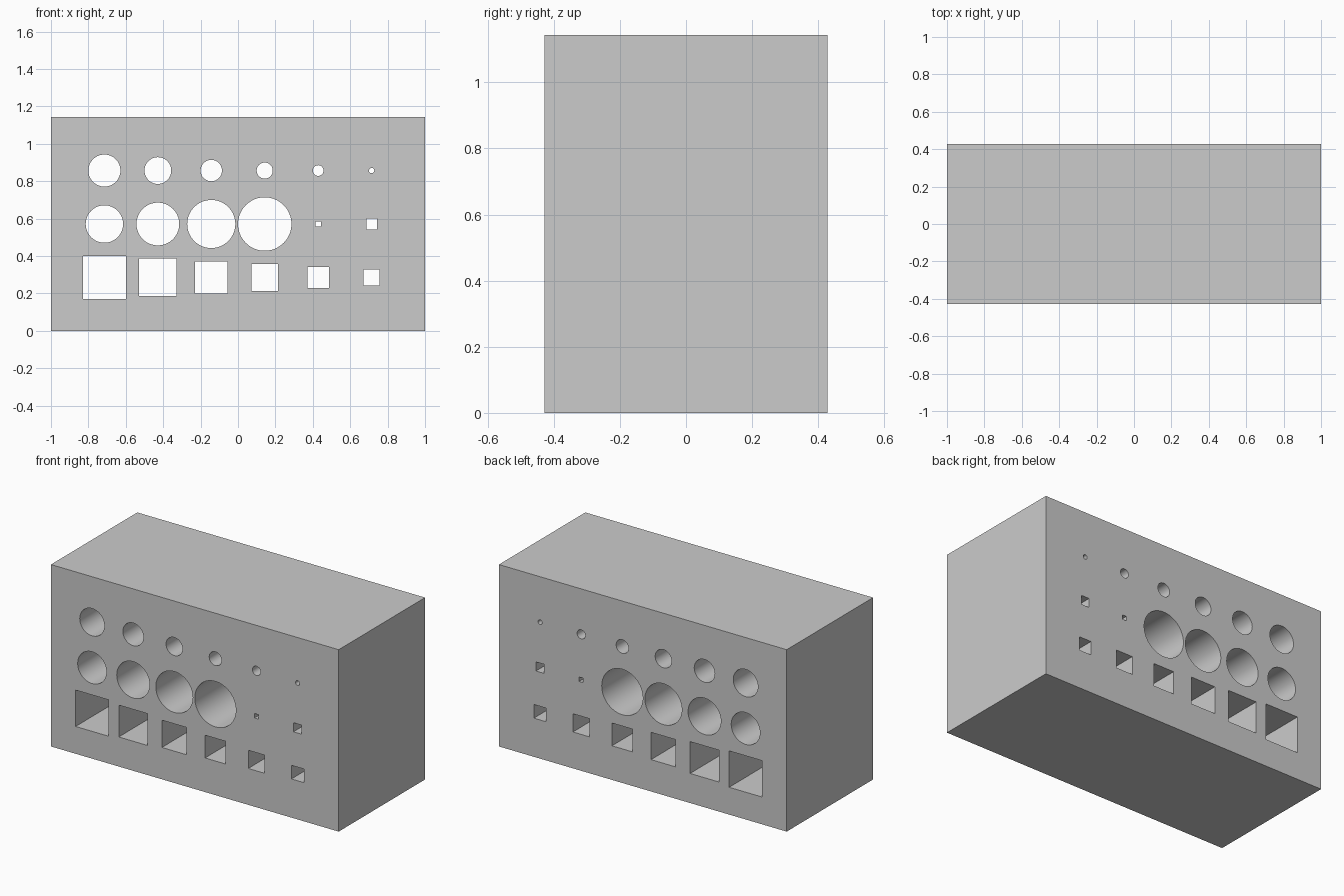
import bpy
import bmesh
import math
from mathutils import Matrix

default = bpy.data.objects.get("Cube")
if default:
    bpy.data.objects.remove(default, do_unlink=True)

UNIT = 2 / 70                     # block is 70 x 30 x 40 units
WIDTH, DEPTH, HEIGHT = 70 * UNIT, 30 * UNIT, 40 * UNIT
PITCH = 10 * UNIT                 # spacing of the hole grid

# Hole sizes in units, listed left to right as seen from the front
ROWS = [
    [("round", d) for d in (6, 5, 4, 3, 2, 1)],
    [("round", d) for d in (7, 8, 9, 10)] + [("square", s) for s in (1, 2)],
    [("square", s) for s in (8, 7, 6, 5, 4, 3)],
]


def new_object(name, bm):
    bmesh.ops.recalc_face_normals(bm, faces=bm.faces)
    mesh = bpy.data.meshes.new(name)
    bm.to_mesh(mesh)
    bm.free()
    obj = bpy.data.objects.new(name, mesh)
    bpy.context.collection.objects.link(obj)
    return obj


def add_punch(bm, shape, size, x, z):
    """Prism running front to back, longer than the block is deep."""
    place = Matrix.Translation((x, 0, z))
    length = DEPTH * 1.2
    if shape == "round":
        bmesh.ops.create_cone(
            bm, cap_ends=True, segments=64, radius1=size / 2, radius2=size / 2,
            depth=length, matrix=place @ Matrix.Rotation(math.pi / 2, 4, "X"))
    else:
        bmesh.ops.create_cube(
            bm, size=1, matrix=place @ Matrix.Diagonal((size, length, size, 1)))


# Solid block
bm = bmesh.new()
bmesh.ops.create_cube(bm, size=1, matrix=Matrix.Translation((0, 0, HEIGHT / 2))
                      @ Matrix.Diagonal((WIDTH, DEPTH, HEIGHT, 1)))
block = new_object("gauge_block", bm)

# All hole punches in one cutter
bm = bmesh.new()
for row, holes in enumerate(ROWS):
    for col, (shape, size) in enumerate(holes):
        add_punch(bm, shape, size * UNIT, (col - 2.5) * PITCH, (3 - row) * PITCH)
punches = new_object("hole_punches", bm)
punches.hide_render = True

# Cut the holes, then discard the cutter
cut = block.modifiers.new("holes", "BOOLEAN")
cut.operation = "DIFFERENCE"
cut.solver = "EXACT"
cut.object = punches
bpy.ops.object.select_all(action="DESELECT")
block.select_set(True)
bpy.context.view_layer.objects.active = block
bpy.ops.object.modifier_apply(modifier=cut.name)
bpy.data.objects.remove(punches, do_unlink=True)

# Smooth bores with crisp rims
bpy.ops.object.shade_smooth_by_angle(angle=math.radians(30))
